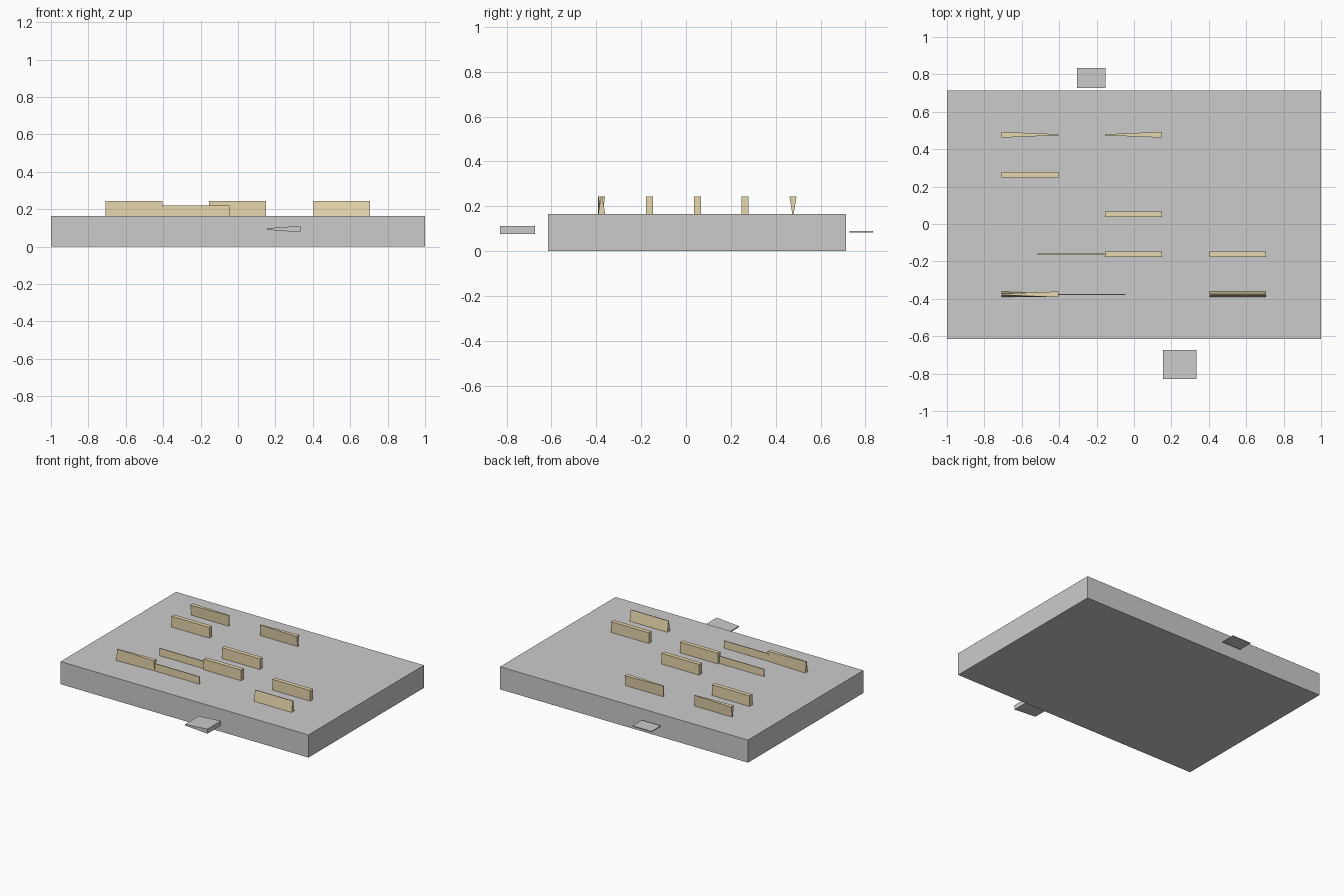
import bpy

if "Cube" in bpy.data.objects:
    bpy.data.objects.remove(bpy.data.objects["Cube"])

tan = bpy.data.materials.new("tan")
tan.diffuse_color = (0.80, 0.68, 0.42, 1)
tan.use_nodes = True
tan.node_tree.nodes["Principled BSDF"].inputs["Base Color"].default_value = tan.diffuse_color


def solid(name, verts, mat=None):
    """Six-sided solid: left end then right end, each as a ring of four corners."""
    faces = [(0, 1, 2, 3), (7, 6, 5, 4), (0, 4, 5, 1), (1, 5, 6, 2), (2, 6, 7, 3), (3, 7, 4, 0)]
    me = bpy.data.meshes.new(name)
    me.from_pydata(verts, [], [f[::-1] for f in faces])
    ob = bpy.data.objects.new(name, me)
    bpy.context.collection.objects.link(ob)
    if mat:
        me.materials.append(mat)
    return ob


def box(name, x0, x1, y0, y1, z0, z1, mat=None):
    ring = [(y0, z0), (y1, z0), (y1, z1), (y0, z1)]
    return solid(name, [(x, y, z) for x in (x0, x1) for y, z in ring][::1], mat)


def block(name, x, y, length, z1, lb, lt, rb, rt):
    """Upright bar with its own thickness at left/right bottom and top edges."""
    v = []
    for px, b, t in ((x - length / 2, lb, lt), (x + length / 2, rb, rt)):
        v += [(px, y - b / 2, 0.165), (px, y + b / 2, 0.165), (px, y + t / 2, z1), (px, y - t / 2, z1)]
    return solid(name, v, tan)


# Base slab
box("base_slab", -1, 1, -0.616, 0.714, 0, 0.165)

# Raised bars on a regular column / row layout
cols = (-0.557, -0.002, 0.555)
rows = (0.477, 0.263, 0.052, -0.162, -0.376)
W, N = 0.031, 0.006
bars = [(0, 0, N, W, N, N), (1, 0, N, N, N, W), (0, 1, W, W, W, W), (1, 2, W, W, W, W),
        (1, 3, W, W, W, W), (2, 3, W, W, W, W), (0, 4, W, N, N, W), (2, 4, W, N, W, N)]
for i, (c, r, *widths) in enumerate(bars):
    block(f"bar_{i + 1}", cols[c], rows[r], 0.304, 0.243, *widths)

# Thin low strips
block("strip_upper", -0.337, rows[3], 0.36, 0.219, N, N, N, N)
block("strip_lower", -0.225, rows[4], 0.36, 0.219, N, N, N, N)

# Front tab, a wedge thickening to the right
solid("front_tab", [(x, y, 0.094 + s * h) for x, h in ((0.154, 0.004), (0.334, 0.017))
                    for y, s in ((-0.83, -1), (-0.673, -1), (-0.673, 1), (-0.83, 1))])

# Back tab, a thin plate
box("back_tab", -0.306, -0.153, 0.728, 0.834, 0.083, 0.089)
